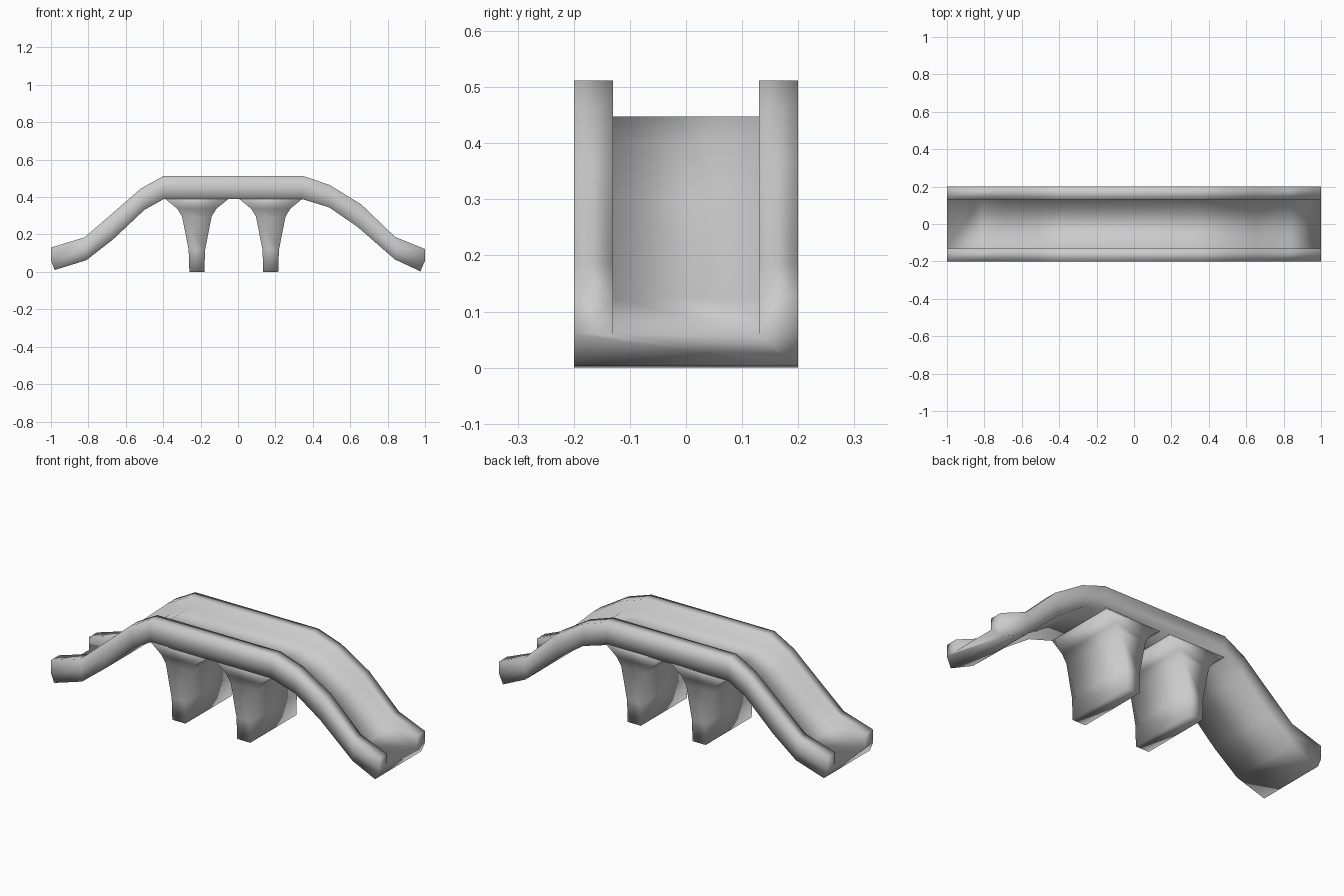
import bpy, bmesh

if "Cube" in bpy.data.objects:
    bpy.data.objects.remove(bpy.data.objects["Cube"])

HALF = 0.2      # half width of the bridge
INNER = 0.13    # inner face of the side rails


def finish(bm, name):
    bmesh.ops.recalc_face_normals(bm, faces=bm.faces)
    for f in bm.faces:
        f.smooth = True
    mesh = bpy.data.meshes.new(name)
    bm.to_mesh(mesh)
    bm.free()
    ob = bpy.data.objects.new(name, mesh)
    bpy.context.collection.objects.link(ob)
    return ob


# Bridge deck with side rails: U-shaped section swept through the stations
top = [(-1, .13), (-.82, .185), (-.69, .297), (-.52, .445), (-.40, .512),
       (.35, .512), (.49, .465), (.66, .36), (.84, .187), (1, .122)]
bottom = [(-.98, .01), (-.81, .063), (-.67, .172), (-.50, .332), (-.395, .39),
          (.34, .39), (.487, .345), (.64, .24), (.838, .067), (.975, .003)]

bm = bmesh.new()
rings = []
for t, b in zip(top, bottom):
    m = ((t[0] + b[0]) / 2, (t[1] + b[1]) / 2 - .003)
    if abs(t[0]) == 1:
        m = (t[0], .06)
    left = [(b, -HALF), (m, -HALF), (t, -HALF), (t, -INNER), (m, -INNER)]
    section = left + [(p, -y) for p, y in reversed(left)]
    rings.append([bm.verts.new((p[0], y, p[1])) for p, y in section])
n = len(rings[0])
for a, b in zip(rings, rings[1:]):
    for i in range(n):
        j = (i + 1) % n
        bm.faces.new((a[i], a[j], b[j], b[i]))
for ring in (rings[0], rings[-1]):
    for ids in ((1, 2, 3, 4), (5, 6, 7, 8), (0, 1, 4, 5, 8, 9)):
        bm.faces.new([ring[i] for i in ids])
finish(bm, "bridge_deck")

# Flared support piers: symmetric profile (half width, height) across the width
pier = [(.175, .395), (.105, .338), (.079, .296), (.044, .118), (.04, 0)]


def make_pier(name, cx):
    bm = bmesh.new()
    rows = [[bm.verts.new((cx + sx * w, y, z)) for sx, y in
             ((-1, -HALF), (1, -HALF), (1, HALF), (-1, HALF))] for w, z in pier]
    for a, b in zip(rows, rows[1:]):
        for i in range(4):
            j = (i + 1) % 4
            bm.faces.new((a[i], a[j], b[j], b[i]))
    bm.faces.new(rows[0])
    bm.faces.new(rows[-1])
    finish(bm, name)


make_pier("left_pier", -.22)
make_pier("right_pier", .175)
